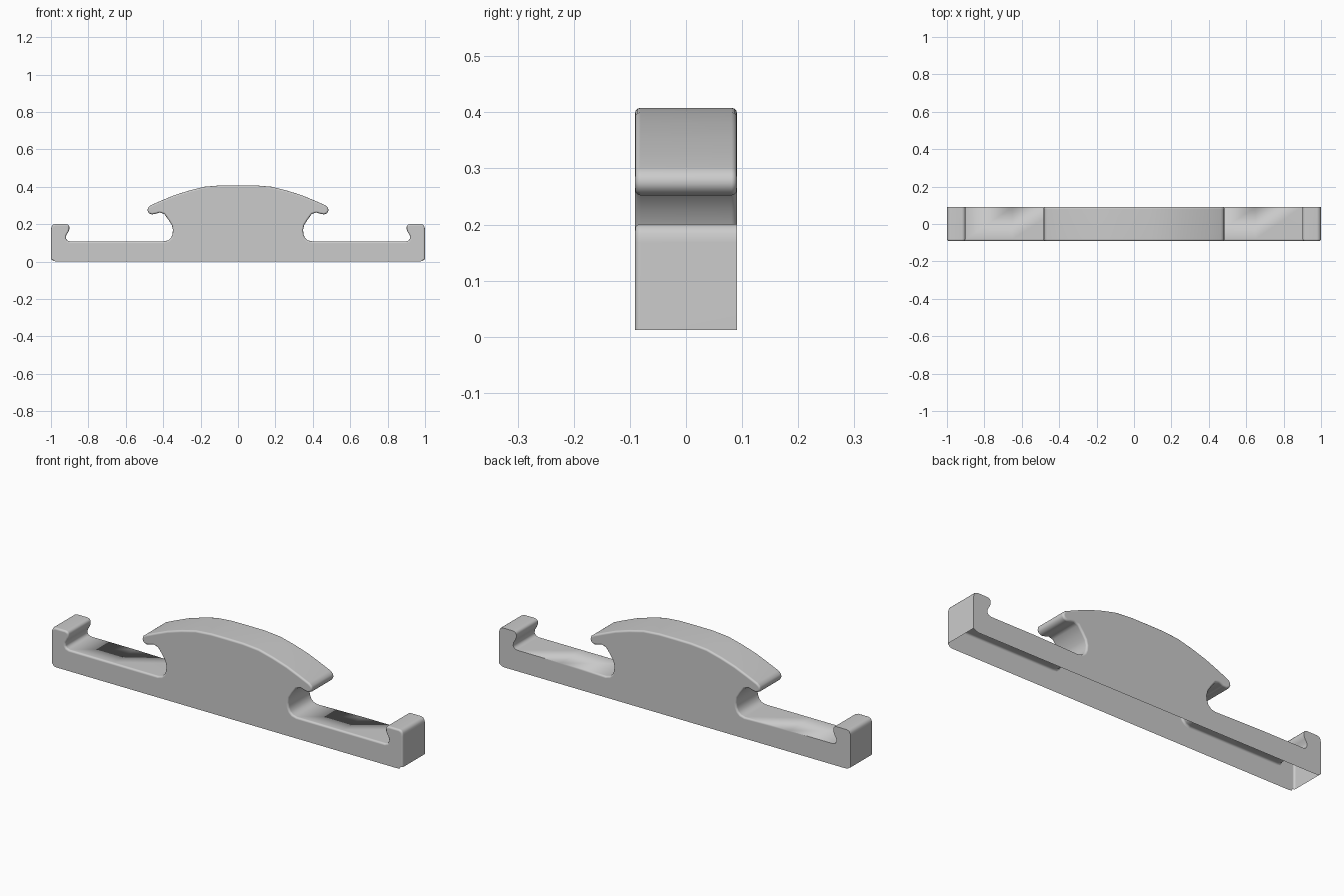
import bpy, bmesh, math
from mathutils import Vector

if "Cube" in bpy.data.objects:
    bpy.data.objects.remove(bpy.data.objects["Cube"])

# Right half of the outline, from the top centre round to the foot of the end post
half = [(0, .408), (.09, .4075), (.18, .400), (.26, .380), (.34, .355), (.41, .326), (.465, .302),
        (.480, .290), (.484, .274), (.477, .259), (.460, .252), (.440, .256), (.418, .262),
        (.395, .255), (.372, .224), (.354, .196), (.348, .170), (.350, .146), (.358, .127),
        (.372, .114), (.395, .108), (.65, .108), (.898, .108), (.913, .113), (.920, .124),
        (.918, .141), (.908, .157), (.902, .172), (.902, .188), (.908, .197), (.920, .201),
        (.978, .201), (.992, .196), (.998, .184), (1.0, .168), (1.0, .0125)]
path = [Vector((-x, z)) for x, z in reversed(half[1:])] + [Vector(p) for p in half]
n = len(path)
R, Y = .010, .091


def inward(i):
    """Mitred normal pointing into the material."""
    segs = []
    if i > 0:
        segs.append((path[i] - path[i - 1]).normalized())
    if i < n - 1:
        segs.append((path[i + 1] - path[i]).normalized())
    normals = [Vector((t.y, -t.x)) for t in segs]
    m = sum(normals, Vector((0, 0))).normalized()
    return m / max(m.dot(normals[0]), .5)


norms = [inward(i) for i in range(n)]
bm = bmesh.new()


def ring(side, angle):
    verts = []
    for p, m in zip(path, norms):
        # the rear edge is only rounded on the arched centre part
        r = R if side < 0 or abs(p.x) < .6 else 0
        q = p + m * r * (1 - math.cos(angle))
        verts.append(bm.verts.new((q.x, side * (Y - r * (1 - math.sin(angle))), q.y)))
    return verts


# Rounded rim of the shell, front to back
steps = [math.radians(a) for a in (90, 60, 30, 0)]
rings = [ring(-1, a) for a in steps] + [ring(1, a) for a in reversed(steps)]
for a, b in zip(rings, rings[1:]):
    for i in range(n - 1):
        bm.faces.new((a[i], a[i + 1], b[i + 1], b[i]))

# Front and back walls; the underside stays open
for r, y in ((rings[0], -Y), (rings[-1], Y)):
    foot = [bm.verts.new((x, y, z)) for x, z in
            ((.984, .003), (.968, 0), (-.968, 0), (-.984, .003))]
    bm.faces.new(r + foot)

bmesh.ops.remove_doubles(bm, verts=bm.verts, dist=.0002)
bmesh.ops.recalc_face_normals(bm, faces=bm.faces)
# make sure the open shell faces outwards
top = max(bm.faces, key=lambda f: f.calc_center_median().z)
if top.normal.z < 0:
    bmesh.ops.reverse_faces(bm, faces=bm.faces)

mesh = bpy.data.meshes.new("arched_bracket_shell")
bm.to_mesh(mesh)
bm.free()
obj = bpy.data.objects.new("arched_bracket_shell", mesh)
bpy.context.collection.objects.link(obj)
bpy.context.view_layer.objects.active = obj
obj.select_set(True)
bpy.ops.object.shade_smooth_by_angle(angle=math.radians(50))
weighted = obj.modifiers.new("weighted_normals", 'WEIGHTED_NORMAL')
weighted.keep_sharp = True
